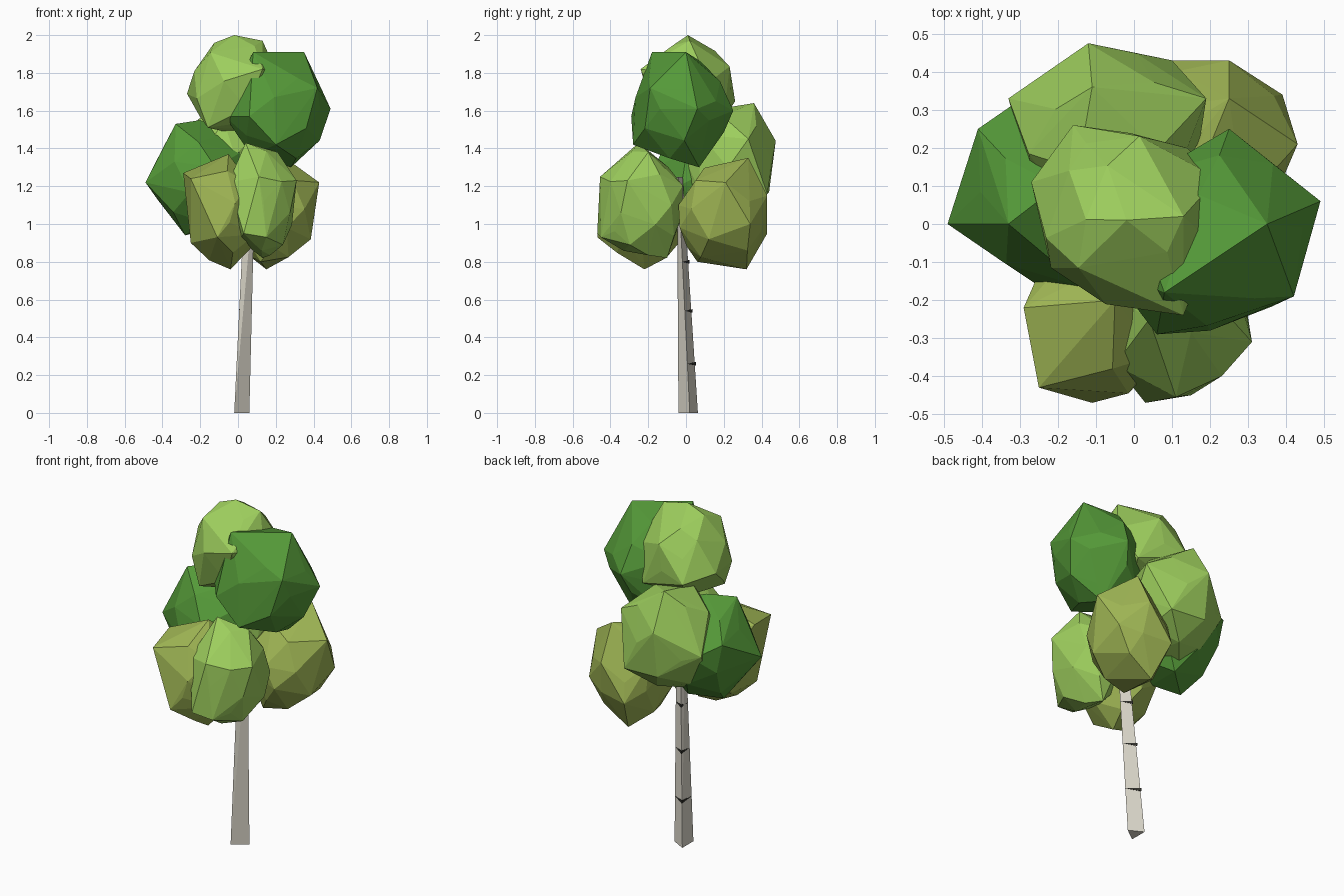
import bpy, bmesh, math, random
from mathutils import Vector

if "Cube" in bpy.data.objects:
    bpy.data.objects.remove(bpy.data.objects["Cube"])


def material(name, rgb):
    m = bpy.data.materials.new(name)
    m.diffuse_color = (*rgb, 1)
    m.use_nodes = True
    m.node_tree.nodes["Principled BSDF"].inputs["Base Color"].default_value = m.diffuse_color
    return m


LIGHT = material("light_leaf", (0.34, 0.62, 0.11))
OLIVE = material("olive_leaf", (0.35, 0.47, 0.09))
DARK = material("dark_leaf", (0.09, 0.32, 0.04))
BARK = material("pale_bark", (0.72, 0.69, 0.60))
MARK = material("bark_mark", (0.03, 0.03, 0.025))


def hull(name, points, mat):
    """Flat-faced convex solid around a handful of points."""
    bm = bmesh.new()
    for p in points:
        bm.verts.new(p)
    bmesh.ops.convex_hull(bm, input=bm.verts[:])
    loose = [v for v in bm.verts if not v.link_faces]
    bmesh.ops.delete(bm, geom=loose, context='VERTS')
    bmesh.ops.recalc_face_normals(bm, faces=bm.faces[:])
    me = bpy.data.meshes.new(name)
    bm.to_mesh(me)
    bm.free()
    me.materials.append(mat)
    ob = bpy.data.objects.new(name, me)
    bpy.context.collection.objects.link(ob)
    return ob


def leaf_clump(name, mat, centre, radii, corners, seed):
    """Faceted ellipsoid with a few corners pulled out to the silhouette."""
    rng = random.Random(seed)
    pts = [Vector(c) for c in corners]
    n = 28
    spin = rng.uniform(0, math.tau)
    for i in range(n):
        h = 1 - 2 * (i + 0.5) / n
        a = i * 2.39996 + spin + rng.uniform(-0.25, 0.25)
        r = math.sqrt(1 - h * h)
        s = rng.uniform(0.95, 1.02)
        p = Vector((centre[0] + radii[0] * s * r * math.cos(a),
                    centre[1] + radii[1] * s * r * math.sin(a),
                    centre[2] + radii[2] * s * h))
        if all((p - q).length > 0.10 for q in pts[:len(corners)]):
            pts.append(p)
    return hull(name, pts, mat)


# Leaf clumps, top to bottom
leaf_clump("top_clump", LIGHT, (-0.02, 0.01, 1.73), (0.24, 0.24, 0.26),
           [(-.02, .01, 2.0), (.13, .02, 1.97), (-.27, .11, 1.69), (.13, -.24, 1.82),
            (-.16, .26, 1.65), (.22, .12, 1.75), (-.16, -.13, 1.51), (.14, .2, 1.56)], 1)
leaf_clump("upper_right_clump", DARK, (0.21, -0.03, 1.60), (0.26, 0.25, 0.29),
           [(.08, -.18, 1.91), (.35, 0, 1.91), (.49, .06, 1.61), (.25, .25, 1.6),
            (.42, -.19, 1.72), (.06, -.29, 1.57), (.28, .07, 1.3),
            (.2, -.28, 1.42), (-.07, -.12, 1.57)], 2)
leaf_clump("back_clump", LIGHT, (-0.07, 0.22, 1.33), (0.25, 0.24, 0.31),
           [(-.33, .33, 1.3), (-.12, .475, 1.44), (.1, .43, 1.16),
            (.19, .33, 1.45), (-.11, .36, 1.64), (-.12, .44, 1.17)], 3)
leaf_clump("left_clump", DARK, (-0.2, 0.08, 1.24), (0.25, 0.25, 0.29),
           [(-.49, 0, 1.22), (-.41, .25, 1.36), (-.28, .34, 1.28), (-.33, 0, 1.53),
            (-.2, .1, 1.55), (-.28, .05, .94), (-.12, -.17, 1.3)], 4)
leaf_clump("front_left_clump", OLIVE, (-0.07, -0.22, 1.06), (0.2, 0.24, 0.29),
           [(-.29, -.22, 1.27), (-.25, -.43, 1.24), (-.11, -.47, .93),
            (-.25, -.3, .9), (-.04, -.22, .76), (-.05, -.2, 1.37)], 5)
leaf_clump("front_right_clump", LIGHT, (0.13, -0.23, 1.11), (0.18, 0.23, 0.29),
           [(.04, -.25, 1.43), (.21, -.2, 1.38), (.31, -.31, 1.23), (.03, -.47, .95),
            (.15, -.45, .93), (-.05, -.37, 1.22), (.13, -.1, .82), (.11, -.455, 1.25)], 6)
leaf_clump("back_right_clump", OLIVE, (0.2, 0.19, 1.05), (0.22, 0.24, 0.28),
           [(.43, .21, 1.22), (.39, .34, 1.0), (.25, .43, 1.15), (.1, .43, .95),
            (.15, .32, .76), (.12, .06, .8), (.25, .33, 1.35), (.2, -.04, 1.1)], 7)

# Three-sided leaning trunk
BASE = [Vector(p) for p in ((-.02, -.04, 0), (.06, .02, 0), (-.02, .063, 0))]
NECK = [Vector(p) for p in ((.02, -.045, .82), (.08, -.02, .82), (.025, .01, .82))]


def section(z):
    return [a.lerp(b, z / 0.82) for a, b in zip(BASE, NECK)]


hull("trunk", section(0) + section(1.25), BARK)

# Dark bark marks wrapped round the rear corner of the trunk
for i, z in enumerate((0.26, 0.54, 0.8)):
    front, side, rear = section(z)
    mid = (front + side + rear) / 3
    tip = rear + (rear - mid).normalized() * 0.007
    lift = Vector((0, 0, 0.009))
    hull(f"bark_mark_{i + 1}",
         [front.lerp(mid, -0.03), side.lerp(mid, -0.03), tip + lift, tip - lift], MARK)
